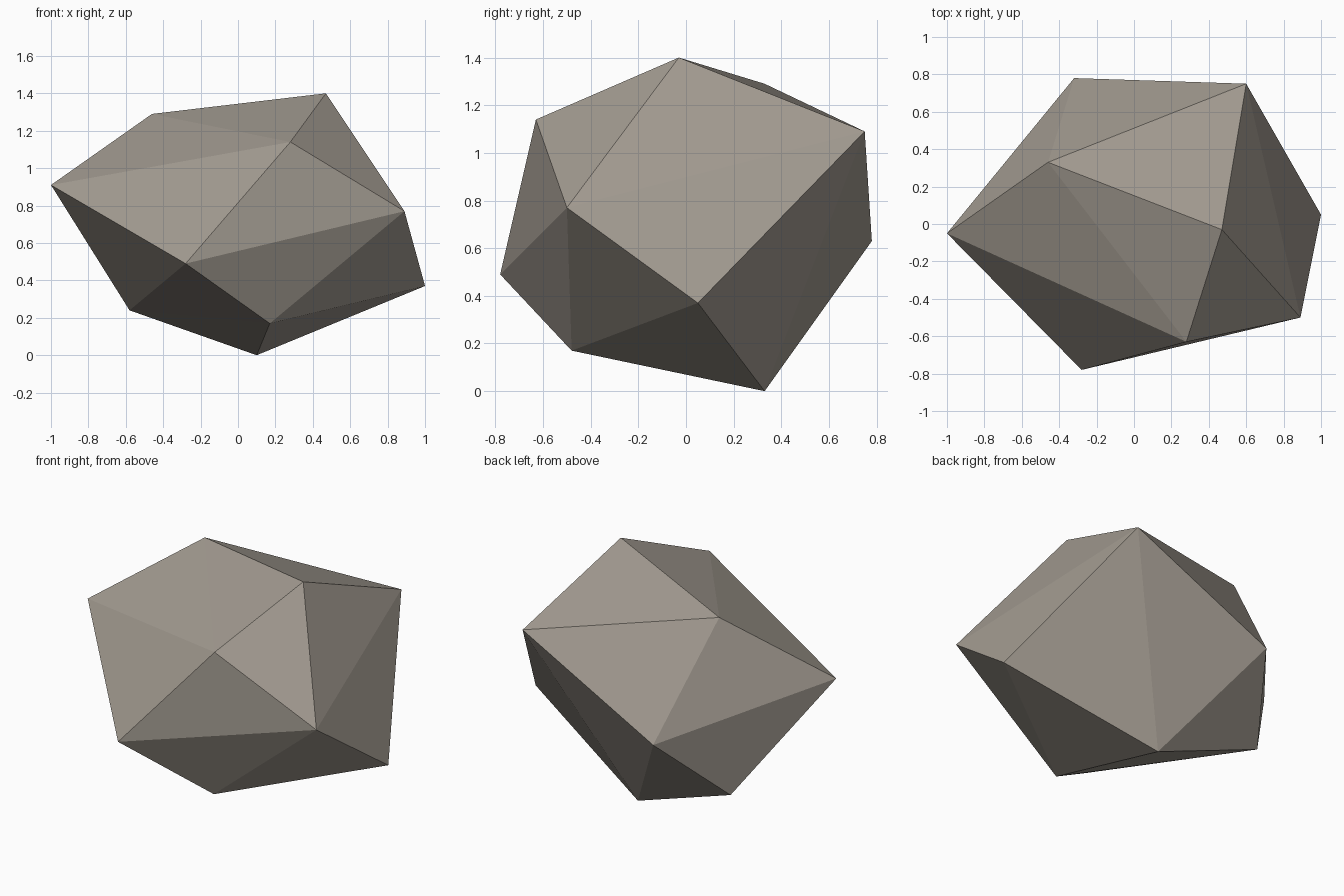
import bpy, bmesh

if "Cube" in bpy.data.objects:
    bpy.data.objects.remove(bpy.data.objects["Cube"])

# Corner points of the faceted boulder
corners = [
    (-1.00, -0.05, 0.91), (-0.46, 0.33, 1.29), (0.47, -0.03, 1.40),
    (0.28, -0.63, 1.14), (0.89, -0.50, 0.77), (1.00, 0.05, 0.37),
    (-0.28, -0.78, 0.49), (0.17, -0.48, 0.17), (0.10, 0.33, 0.00),
    (-0.58, 0.39, 0.24), (0.60, 0.75, 1.09), (-0.32, 0.78, 0.63),
]

# Stone colour
stone = bpy.data.materials.new("warm_grey_stone")
stone.diffuse_color = (0.36, 0.325, 0.28, 1.0)
stone.use_nodes = True
stone.node_tree.nodes["Principled BSDF"].inputs["Base Color"].default_value = stone.diffuse_color

# Boulder: flat-shaded convex shell around the corners
bm = bmesh.new()
for c in corners:
    bm.verts.new(c)
bmesh.ops.convex_hull(bm, input=bm.verts)
bmesh.ops.recalc_face_normals(bm, faces=bm.faces)
mesh = bpy.data.meshes.new("boulder")
bm.to_mesh(mesh)
bm.free()
mesh.materials.append(stone)
boulder = bpy.data.objects.new("boulder", mesh)
bpy.context.collection.objects.link(boulder)
